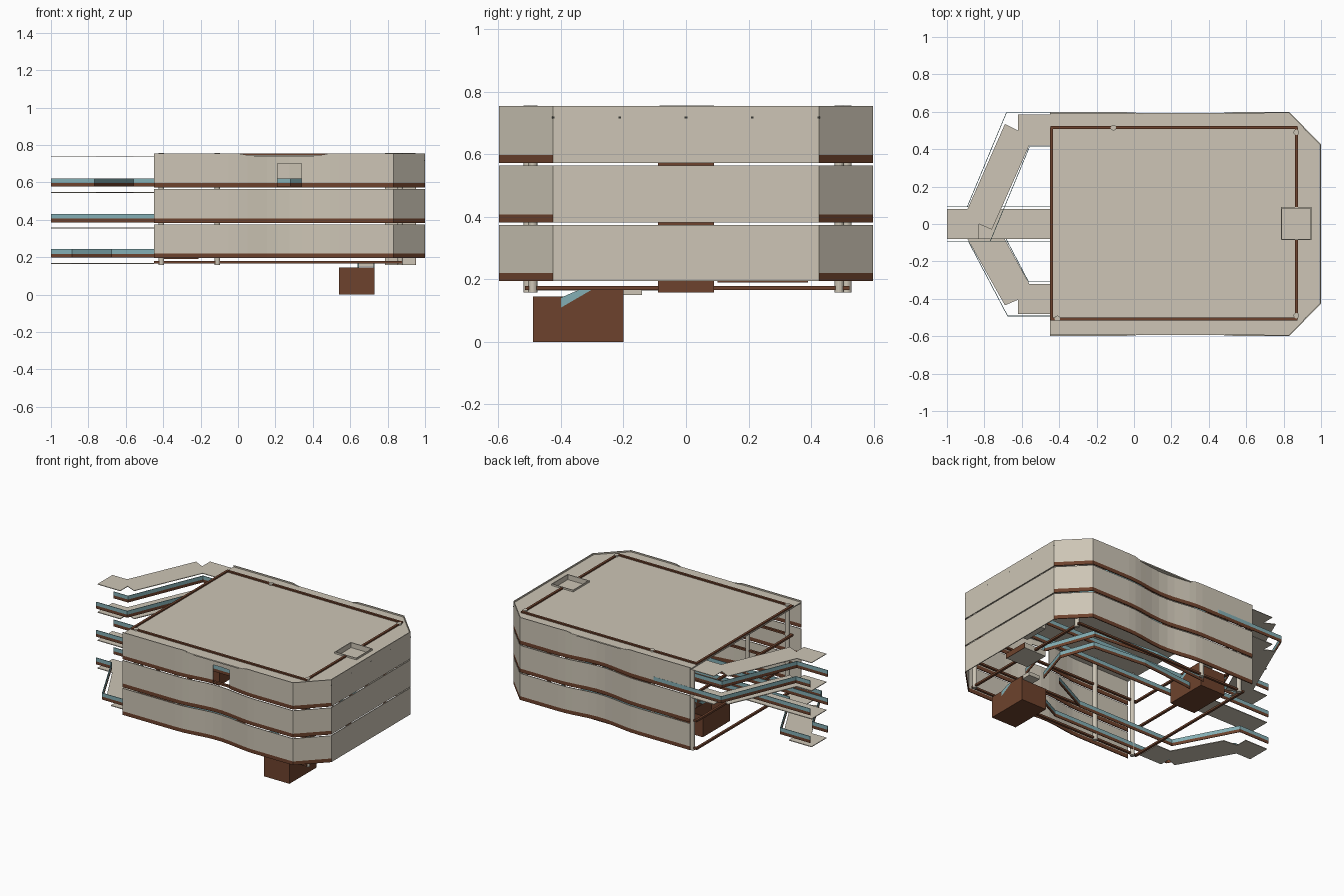
import bpy, bmesh, math
from mathutils import Vector

if "Cube" in bpy.data.objects:
    bpy.data.objects.remove(bpy.data.objects["Cube"])


def material(name, color):
    m = bpy.data.materials.new(name)
    m.diffuse_color = (*color, 1)
    m.use_nodes = True
    m.node_tree.nodes["Principled BSDF"].inputs["Base Color"].default_value = m.diffuse_color
    return m


STONE = material("warm grey", (0.61, 0.56, 0.465))
BROWN = material("dark brown", (0.155, 0.055, 0.026))
TEAL = material("teal glass", (0.23, 0.43, 0.46))
DARK = material("dark opening", (0.04, 0.04, 0.035))


def finish(name, bm, mats):
    bmesh.ops.recalc_face_normals(bm, faces=bm.faces)
    mesh = bpy.data.meshes.new(name)
    bm.to_mesh(mesh)
    bm.free()
    for m in mats:
        mesh.materials.append(m)
    ob = bpy.data.objects.new(name, mesh)
    bpy.context.collection.objects.link(ob)
    return ob


def add_box(bm, x0, x1, y0, y1, z0, z1):
    for v in bmesh.ops.create_cube(bm, size=1)["verts"]:
        v.co = ((x0 + x1) / 2 + v.co.x * (x1 - x0),
                (y0 + y1) / 2 + v.co.y * (y1 - y0),
                (z0 + z1) / 2 + v.co.z * (z1 - z0))


def boxes(name, mat, *dims):
    bm = bmesh.new()
    for d in dims:
        add_box(bm, *d)
    return finish(name, bm, [mat])


def extrude(name, mat, pts, vec):
    """Closed outline pushed along a vector."""
    bm = bmesh.new()
    f = bm.faces.new([bm.verts.new(p) for p in pts])
    r = bmesh.ops.extrude_face_region(bm, geom=[f])
    for v in r["geom"]:
        if isinstance(v, bmesh.types.BMVert):
            v.co += Vector(vec)
    return finish(name, bm, [mat])


def plate(name, mat, pts, z0, z1):
    return extrude(name, mat, [(x, y, z0) for x, y in pts], (0, 0, z1 - z0))


def offset(path, d):
    """Mitred sideways copy of an open path."""
    p = [Vector(q) for q in path]
    out = []
    for i, q in enumerate(p):
        a = (q - p[i - 1]).normalized() if i else (p[1] - q).normalized()
        b = (p[i + 1] - q).normalized() if i < len(p) - 1 else a
        na, nb = Vector((-a.y, a.x)), Vector((-b.y, b.x))
        m = (na + nb).normalized()
        out.append(q + m * d / max(0.4, m.dot(na)))
    return out


def ribbon(name, path, layers, mats, thick=0.004):
    """Upright strip following a path, one material for each height layer."""
    bm = bmesh.new()
    grid = [[bm.verts.new((x, y, z)) for x, y in path] for z in layers]
    for k in range(len(layers) - 1):
        for i in range(len(path) - 1):
            f = bm.faces.new((grid[k][i], grid[k][i + 1], grid[k + 1][i + 1], grid[k + 1][i]))
            f.material_index = k
    s = finish(name, bm, mats).modifiers.new("thickness", 'SOLIDIFY')
    s.thickness, s.offset = thick, 0


# Facade outline: straight ends, a shallow recess in each long side, cut corners
W0, W1 = -0.05, 0.54
xs = [-0.45, W0, 0.0, 0.05, 0.10, 0.155, 0.21, 0.275, 0.34, 0.39, 0.44, 0.49, W1, 0.83]


def recess(x):
    if not W0 < x < W1:
        return 0
    return 0.03 * (1 - math.cos(2 * math.pi * (x - W0) / (W1 - W0))) / 2


front = [(x, -0.595 + recess(x)) for x in xs]
outline = front + [(0.997, -0.425), (0.997, 0.425)] + [(x, -y) for x, y in reversed(front)]

# Three facade tiers with a brown foot, and one opening at the front of the top tier
for n, (z0, z1) in enumerate([(0.195, 0.375), (0.383, 0.565), (0.573, 0.755)]):
    bm = bmesh.new()
    layers = [z0, z0 + 0.025, 0.70, z1] if n == 2 else [z0, z0 + 0.025, z1]
    rows = [[bm.verts.new((x, y, 0.746 if z == 0.755 and recess(x) > 0.004 else z))
             for x, y in outline] for z in layers]
    for k in range(len(layers) - 1):
        for i in range(len(outline) - 1):
            (xa, ya), (xb, yb) = outline[i], outline[i + 1]
            if n == 2 and k < 2 and ya < 0 and yb < 0 and 0.21 < (xa + xb) / 2 < 0.34:
                continue
            f = bm.faces.new((rows[k][i], rows[k][i + 1], rows[k + 1][i + 1], rows[k + 1][i]))
            f.material_index = 1 if k == 0 and min(xa, xb) < 0.99 else 0
    s = finish("facade_tier_%d" % (n + 1), bm, [STONE, BROWN]).modifiers.new("thickness", 'SOLIDIFY')
    s.thickness, s.offset = 0.006, 0

# Roof slab with a hole for the top tray
roof = plate("roof", STONE, [(-0.45, -0.593), (0.828, -0.593), (0.993, -0.425), (0.993, 0.425),
                             (0.828, 0.593), (-0.45, 0.593)], 0.738, 0.746)
hole = boxes("roof_hole_cutter", STONE, (0.788, 0.947, -0.082, 0.087, 0.70, 0.78))
hole.hide_render = True
hole.hide_viewport = True
cut = roof.modifiers.new("tray hole", 'BOOLEAN')
cut.object, cut.operation, cut.solver = hole, 'DIFFERENCE', 'EXACT'

# Small drain openings on the end wall
for i in range(5):
    y = (i - 2) * 0.212
    boxes("drain_%d" % i, DARK, (0.994, 1.0, y - 0.004, y + 0.004, 0.715, 0.721))

# Brown ring beams at every level, the top one stops at the tray
for n, z in enumerate([0.166, 0.355, 0.545, 0.742]):
    t = 0.008
    dims = [(-0.447, 0.875, y - t, y + t, z, z + 0.013) for y in (-0.507, 0.515)]
    dims.append((-0.448, -0.432, -0.507, 0.515, z, z + 0.013))
    for y0, y1 in ((-0.507, -0.08), (0.085, 0.515)):
        dims.append((0.86, 0.876, y0, y1, z, z + 0.013))
    boxes("ring_beam_%d" % n, BROWN, *dims)

# Round columns
for i, (x, y) in enumerate([(-0.11, 0.515), (-0.41, -0.505), (0.868, 0.49), (0.868, -0.49),
                            (-0.41, 0.515), (-0.11, -0.505)]):
    bm = bmesh.new()
    top = 0.756 if i < 4 else 0.738
    bmesh.ops.create_cone(bm, cap_ends=True, segments=16, radius1=0.015, radius2=0.015,
                          depth=top - 0.158)
    for v in bm.verts:
        v.co += Vector((x, y, (top + 0.158) / 2))
    finish("column_%d" % i, bm, [STONE])

# Open trays near the end wall, one on each level
for n, (z0, z1) in enumerate([(0.158, 0.195), (0.352, 0.385), (0.542, 0.575), (0.715, 0.757)]):
    dims = [(0.785, 0.95, -0.085, 0.09, z0, z0 + 0.008)]
    dims += [(0.785, 0.95, y, y + 0.006, z0, z1) for y in (-0.085, 0.084)]
    dims += [(x, x + 0.006, -0.085, 0.09, z0, z1) for x in (0.785, 0.944)]
    boxes("tray_%d" % n, STONE, *dims)
    if n < 3:
        boxes("tray_face_%d" % n, BROWN, (0.949, 0.953, -0.09, 0.09, z0, z1))

# Walkway floors outside the open end, with notched bends
back_floor = [(-1, 0.08), (-0.89, 0.08), (-0.69, 0.535), (-0.62, 0.5), (-0.62, 0.585),
              (-0.45, 0.585), (-0.45, 0.42), (-0.56, 0.42), (-0.76, -0.03), (-0.83, 0),
              (-0.83, -0.08), (-1, -0.08)]
front_floor = [(-1, -0.08), (-0.89, -0.08), (-0.69, -0.435), (-0.62, -0.405), (-0.62, -0.48),
               (-0.45, -0.48), (-0.45, -0.32), (-0.56, -0.32), (-0.73, -0.01), (-0.83, 0),
               (-0.83, 0.08), (-1, 0.08)]
middle_floor = [(-1, -0.08), (-0.45, -0.08), (-0.45, 0.08), (-1, 0.08)]
plate("front_walkway_floor", STONE, front_floor, 0.164, 0.169)
plate("middle_walkway_floor", STONE, middle_floor, 0.353, 0.358)
plate("back_walkway_floor", STONE, back_floor, 0.544, 0.549)
plate("walkway_canopy", STONE, back_floor, 0.735, 0.739)


# Rails on both sides of each walkway: brown below, teal above
def rails(name, path, z, half=0.092):
    for side, d in (("left", half), ("right", -half)):
        ribbon("%s_rail_%s" % (name, side), offset(path, d),
               [z + 0.03, z + 0.05, z + 0.075], [BROWN, TEAL])


rails("front_walkway", [(-1, 0), (-0.83, 0), (-0.62, -0.4), (0.2, -0.4), (0.5, -0.25)], 0.168)
rails("middle_walkway", [(-1, 0), (0.78, 0)], 0.356)
rails("back_walkway", [(-1, 0), (-0.83, 0), (-0.62, 0.505), (-0.2, 0.505), (0.08, 0.34),
                       (0.24, 0.34), (0.34, 0.45), (0.6, 0.45), (0.8, 0.1)], 0.547)
rails("loop_walkway", [(0.63, -0.2), (0.72, 0.08), (0.62, 0.36), (0.2, 0.4), (-0.2, 0.36)],
      0.168, 0.06)


# Brown open stair boxes with steps and a sloping teal handrail
def stair_box(name, x0, x1, y, z):
    t, xm, h = 0.006, x0 + 0.10, 0.145
    dims = [(x0, x1, y, y + t, z, z + h), (x0, x1, y + 0.29 - t, y + 0.29, z, z + h),
            (x0, x0 + t, y, y + 0.29, z, z + h), (xm, xm + t, y + 0.05, y + 0.29, z, z + h),
            (x0, x1, y, y + 0.29, z, z + t)]
    for i in range(6):
        s = y + 0.05 + 0.035 * i
        dims.append((xm, x1, s, s + 0.035, z, z + 0.02 + 0.022 * i))
    boxes(name + "_box", BROWN, *dims)
    side = [(0, 0), (0.29, 0), (0.29, 0.168), (0.19, 0.168), (0.09, 0.11), (0.09, h), (0, h)]
    rail = [(0.09, 0.11), (0.19, 0.168), (0.15, 0.168), (0.09, 0.142)]
    extrude(name + "_side", BROWN, [(x1, y + p, z + q) for p, q in side], (-t, 0, 0))
    for s, xa in (("left", xm), ("right", x1 - t)):
        extrude("%s_handrail_%s" % (name, s), TEAL,
                [(xa, y + p, z + q) for p, q in rail], (t, 0, 0))
    boxes(name + "_landing", STONE, (xm, x1 - t, y + 0.22, y + 0.35, z + h + 0.005, z + 0.175))


stair_box("entry_stair", 0.54, 0.73, -0.49, 0)
stair_box("inner_stair", -0.40, -0.21, 0.10, 0.19)
